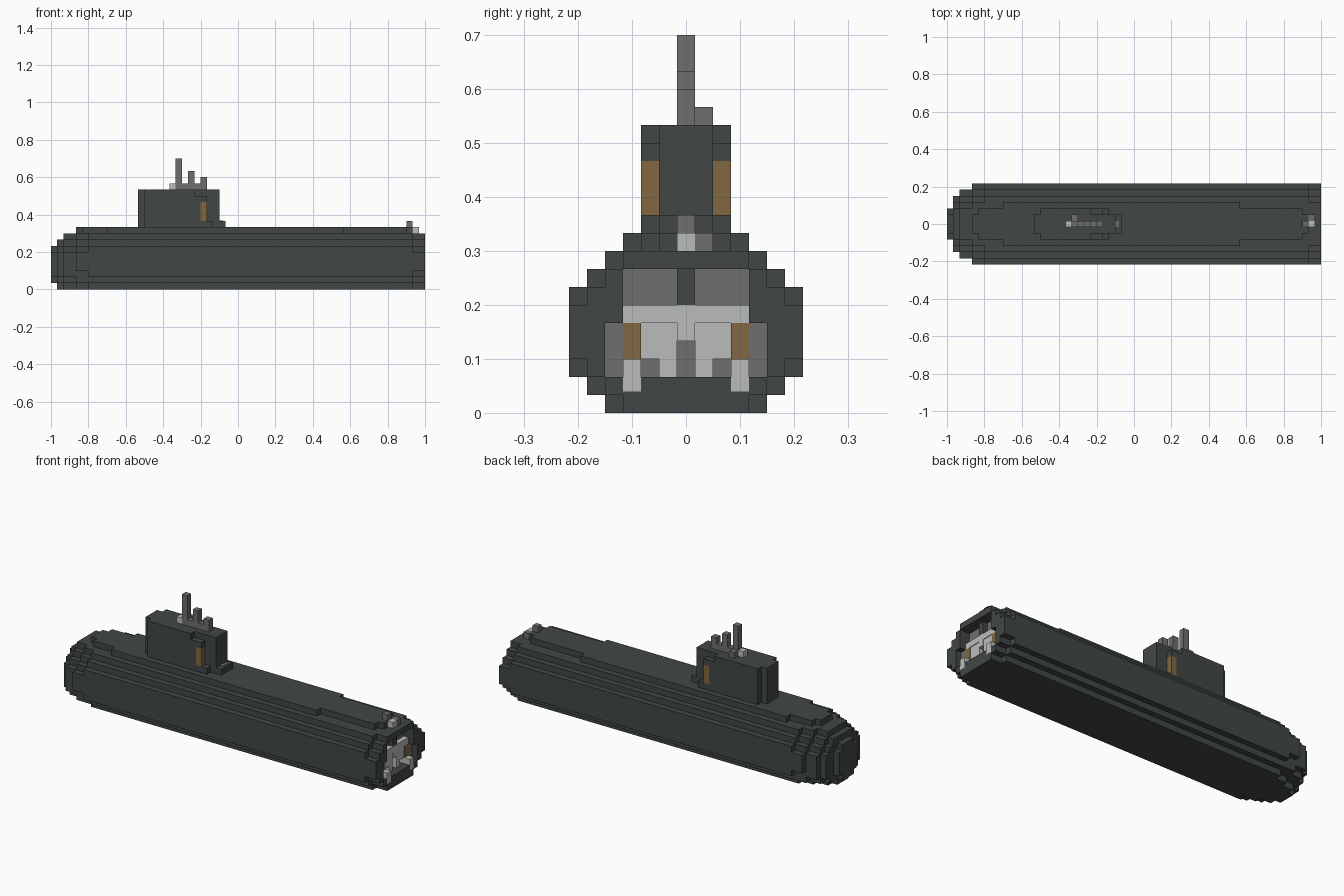
import bpy, bmesh

V = 1 / 30  # edge of one block

cube = bpy.data.objects.get("Cube")
if cube:
    bpy.data.objects.remove(cube, do_unlink=True)


def material(name, r, g, b):
    m = bpy.data.materials.new(name)
    m.use_nodes = True
    m.diffuse_color = (r, g, b, 1)
    m.node_tree.nodes["Principled BSDF"].inputs["Base Color"].default_value = (r, g, b, 1)
    return m


DARK = material("dark hull grey", 0.053, 0.063, 0.061)
GREY = material("mid grey", 0.156, 0.156, 0.15)
LIGHT = material("light grey", 0.49, 0.50, 0.495)
BROWN = material("brown", 0.22, 0.136, 0.054)


def make(name, mat, boxes):
    """One object from boxes given in blocks as (x0, x1, y0, y1, z0, z1)."""
    bm = bmesh.new()
    for x0, x1, y0, y1, z0, z1 in boxes:
        verts = bmesh.ops.create_cube(bm, size=1)["verts"]
        for v in verts:
            v.co.x = (x1 if v.co.x > 0 else x0) * V
            v.co.y = (y1 if v.co.y > 0 else y0) * V
            v.co.z = (z1 if v.co.z > 0 else z0) * V
    mesh = bpy.data.meshes.new(name)
    bm.to_mesh(mesh)
    bm.free()
    mesh.materials.append(mat)
    obj = bpy.data.objects.new(name, mesh)
    bpy.context.collection.objects.link(obj)
    return obj


def mid(x0, x1, half, z0, z1):
    return [(x0, x1, -half, half, z0, z1)]


def pair(x0, x1, inner, outer, z0, z1):
    return [(x0, x1, inner, outer, z0, z1), (x0, x1, -outer, -inner, z0, z1)]


def section(x0, x1, halves, first=0, holes=()):
    """Stepped cross-section: one row per half-width, hollow where a hole is given."""
    boxes = []
    for i, half in enumerate(halves):
        z = first + i
        hole = holes[i] if i < len(holes) else 0
        boxes += pair(x0, x1, hole, half, z, z + 1) if hole else mid(x0, x1, half, z, z + 1)
    return boxes


# Hull: bow steps, long body
make("bow", DARK,
     section(-30, -29, [1.5, 2.5, 2.5, 2.5, 2.5, 1.5], 1)
     + section(-29, -28, [1.5, 3.5, 4.5, 4.5, 4.5, 4.5, 3.5, 2.5])
     + section(-28, -26, [2.5, 4.5, 5.5, 5.5, 5.5, 5.5, 4.5, 3.5, 2.5])
     + section(-26, -24, [3.5, 5.5, 5.5, 6.5, 6.5, 6.5, 5.5, 4.5, 3.5]))
make("hull_body", DARK,
     section(-24, 28, [4.5, 5.5] + [6.5] * 5 + [5.5, 4.5]))

# Hollow stern shroud
make("stern_shroud", DARK,
     section(28, 30, [3.5, 4.5, 5.5, 6.5, 6.5, 6.5, 5.5, 4.5, 3.5],
             holes=[0, 0, 4.5, 4.5, 4.5, 3.5, 3.5, 3.5]))

# Raised deck
make("deck", DARK,
     mid(-26, -25, 1.5, 9, 10) + mid(-25, -21, 2.5, 9, 10)
     + mid(-21, 17, 3.5, 9, 10) + mid(17, 27, 2.5, 9, 10)
     + mid(27, 28, 1.5, 9, 10))

# Machinery inside the stern
make("stern_bulkhead", GREY,
     mid(28, 28.2, 4.5, 2, 5) + mid(28, 28.2, 3.5, 5, 8)
     + pair(28, 29, 3.5, 4.5, 2, 5))
make("stern_upper_fin", DARK, mid(28, 29, 0.5, 6, 8))
make("stern_cross_beam", LIGHT, mid(28, 29, 3.5, 5, 6) + mid(28, 29, 0.5, 4, 5))
make("stern_drive_blocks", LIGHT,
     pair(28, 28.9, 0.5, 1.5, 2, 5) + pair(28, 28.9, 1.5, 2.5, 3, 5))
make("stern_legs", LIGHT, pair(28, 30.01, 2.5, 3.5, 1.2, 3))
make("stern_brown_blocks", BROWN, pair(28, 29, 2.5, 3.5, 3, 5))

# Sail with notched aft edge and a low step behind it
make("sail", DARK,
     mid(-16, -15, 1.5, 10, 16) + mid(-15, -7, 2.5, 10, 16)
     + mid(-7, -6, 2.5, 10, 15) + mid(-7, -3, 1.5, 10, 16)
     + mid(-6, -5, 2.5, 14, 15))
make("sail_step", DARK, mid(-6, -4, 2.5, 10, 11) + mid(-4, -2, 1.5, 10, 11))
make("sail_step_cap", GREY, mid(-3, -2.4, 0.5, 11, 11.05))
make("sail_side_lights", BROWN, pair(-6, -5, 1.5, 2.5, 11, 14))

# Masts on top of the sail
masts = []
for x, top in ((-10, 21), (-8, 19), (-6, 18)):
    masts += mid(x, x + 1, 0.5, 16, top)
make("masts", GREY, masts + mid(-9, -8, 0.5, 16, 17) + mid(-7, -6, 0.5, 16, 17)
     + [(-10, -9, 0.5, 1.5, 16, 17)])
make("mast_light", LIGHT, mid(-11, -10, 0.5, 16, 17))

# Small post and light on the aft deck
make("stern_post", GREY, mid(27, 28, 0.5, 10, 11) + [(28, 29, 0.5, 1.5, 9, 10)])
make("stern_light", LIGHT, mid(28, 29, 0.5, 9, 10))
